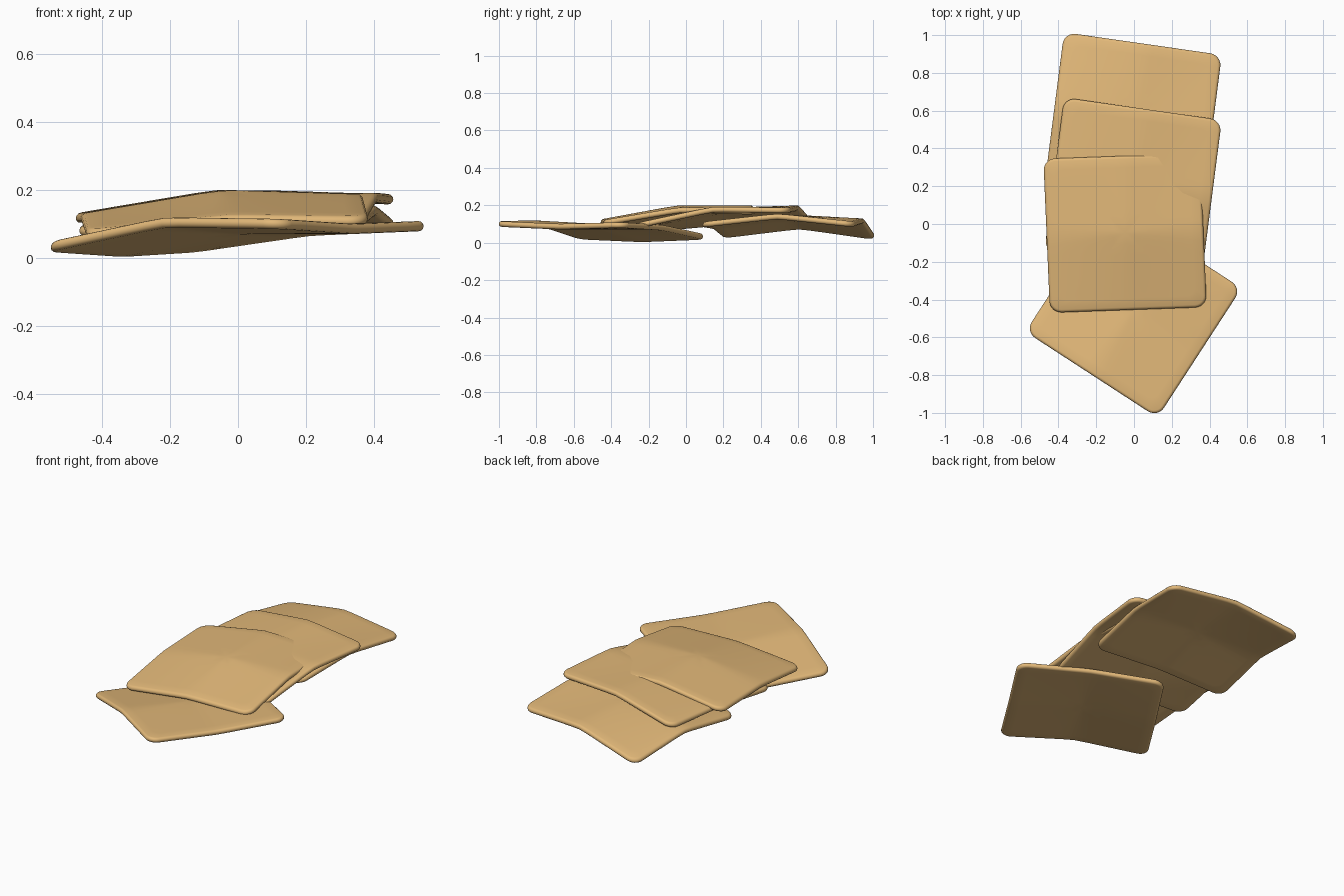
import bpy, bmesh, math
from mathutils import Vector

if "Cube" in bpy.data.objects:
    bpy.data.objects.remove(bpy.data.objects["Cube"])

HALF, RAD, THICK = 0.5, 0.075, 0.03

mat = bpy.data.materials.new("golden_slice")
mat.diffuse_color = (0.76, 0.48, 0.19, 1)
mat.use_nodes = True
mat.node_tree.nodes["Principled BSDF"].inputs["Base Color"].default_value = mat.diffuse_color


def outline(inset):
    """Rounded square (unit side) with evenly split edges."""
    r = max(RAD - inset, 0.01)
    c = HALF - inset - r
    pts = []
    for q in range(4):
        a0 = q * math.pi / 2
        cx, cy = [(c, c), (-c, c), (-c, -c), (c, -c)][q]
        arc = [Vector((cx + r * math.cos(a0 + i * math.pi / 12),
                       cy + r * math.sin(a0 + i * math.pi / 12))) for i in range(7)]
        pts += arc
        nx, ny = [(-c, c), (-c, -c), (c, -c), (c, c)][q]
        ox, oy = math.cos(a0 + math.pi / 2) * r, math.sin(a0 + math.pi / 2) * r
        end = Vector((nx + ox, ny + oy))
        pts += [arc[-1].lerp(end, k / 12) for k in range(1, 12)]
    return pts


def weights(t):
    s = math.sqrt(t * t + 0.05 ** 2) - 0.02
    return (s - t) / 2, 1 - s, (s + t) / 2


def slice_part(name, fl, fr, bl, heights):
    """Bent slab: three plan corners, and top heights in rows front to back."""
    fl, fr, bl = Vector(fl), Vector(fr), Vector(bl)
    ux, uy = fr - fl, bl - fl
    mid = (fr + bl) / 2
    e = THICK / 2

    def place(p, dz):
        wu, wv = weights(p.x * 2), weights(p.y * 2)
        z = sum(wv[j] * wu[i] * heights[j][i] for j in range(3) for i in range(3))
        xy = mid + ux * p.x + uy * p.y
        return (xy.x, xy.y, z - e + dz)

    # rings run from the bottom centre, round the rim, to the top centre
    inner = [0.15, 0.3, 0.45, 0.6, 0.75, 0.88]
    rim = [(0.018 * (1 - math.cos(a)), e * math.sin(a))
           for a in [math.radians(d) for d in (-90, -60, -30, 0, 30, 60, 90)]]
    base = outline(0.018)
    rings = [([p * s for p in base], -e) for s in inner]
    rings += [(outline(i), dz) for i, dz in rim]
    rings += [([p * s for p in base], e) for s in reversed(inner)]

    bm = bmesh.new()
    loops = [[bm.verts.new(place(p, dz)) for p in pts] for pts, dz in rings]
    n = len(loops[0])
    for a, b in zip(loops, loops[1:]):
        for i in range(n):
            k = (i + 1) % n
            bm.faces.new((a[i], a[k], b[k], b[i]))
    for loop, dz in ((loops[0], -e), (loops[-1], e)):
        c = bm.verts.new(place(Vector((0, 0)), dz))
        for i in range(n):
            bm.faces.new((loop[i], loop[(i + 1) % n], c))
    bmesh.ops.recalc_face_normals(bm, faces=bm.faces)
    for f in bm.faces:
        f.smooth = True
    me = bpy.data.meshes.new(name)
    bm.to_mesh(me)
    bm.free()
    me.materials.append(mat)
    ob = bpy.data.objects.new(name, me)
    bpy.context.collection.objects.link(ob)


# overlapping row of slices, back to front
slice_part("back_slice", (-0.475, 0.20), (0.36, 0.08), (-0.37, 1.015),
           [(0.05, 0.10, 0.11), (0.10, 0.15, 0.155), (0.04, 0.13, 0.11)])
slice_part("middle_slice", (-0.475, -0.145), (0.36, -0.265), (-0.37, 0.67),
           [(0.09, 0.11, 0.105), (0.125, 0.185, 0.192), (0.13, 0.20, 0.185)])
slice_part("top_slice", (-0.445, -0.47), (0.385, -0.44), (-0.48, 0.345),
           [(0.08, 0.125, 0.12), (0.13, 0.20, 0.188), (0.13, 0.20, 0.178)])
slice_part("front_slice", (-0.575, -0.57), (0.125, -1.025), (-0.13, 0.115),
           [(0.045, 0.12, 0.115), (0.03, 0.10, 0.10), (0.045, 0.095, 0.11)])
